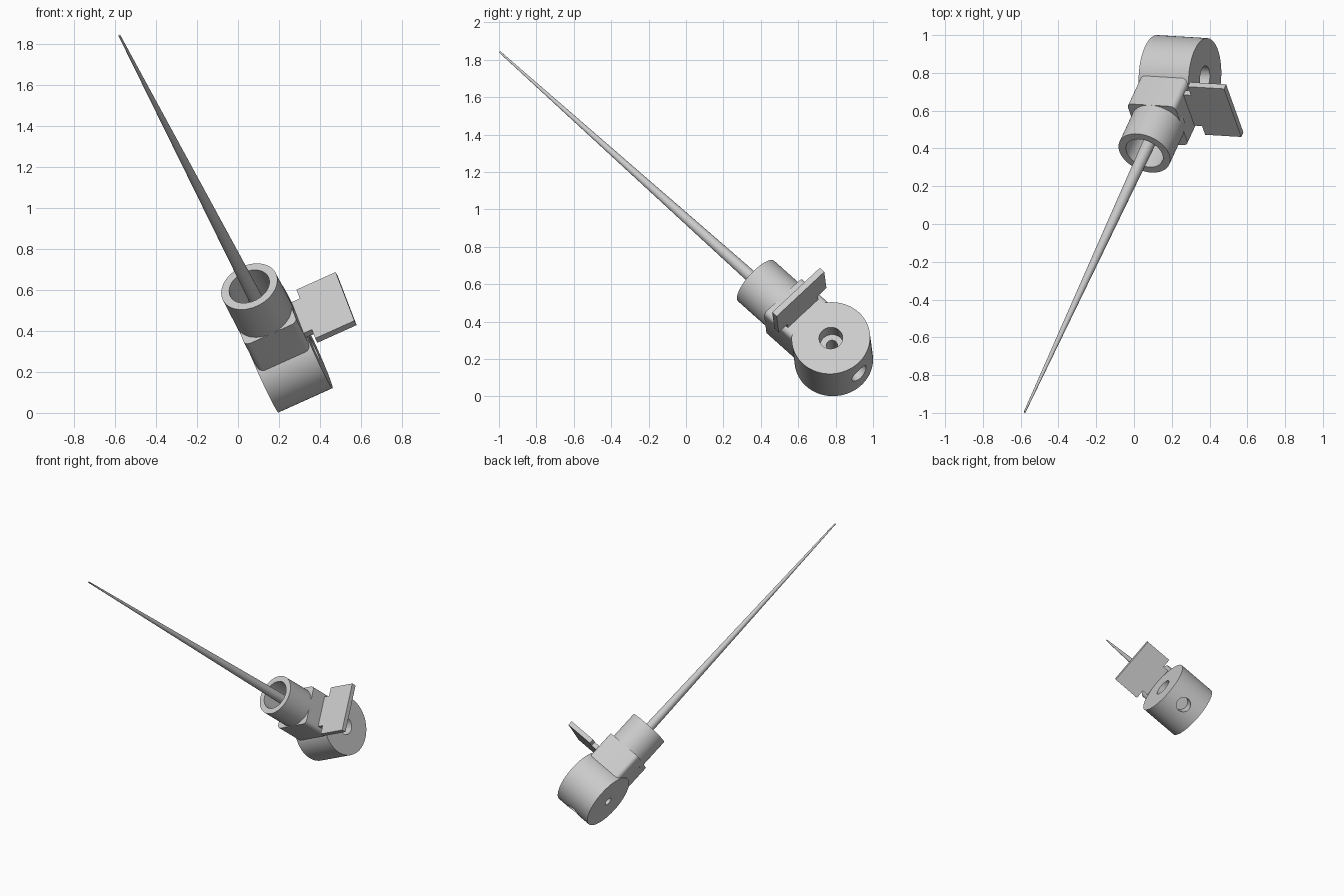
import bpy, bmesh, math
from mathutils import Vector, Matrix

if "Cube" in bpy.data.objects:
    bpy.data.objects.remove(bpy.data.objects["Cube"])

# Tilted working frame: Z along the needle, X along the hub axle, origin at the barrel rim
d = Vector((-0.326, -0.705, 0.630)).normalized()
n = Vector((0.911, -0.055, 0.41))
n = (n - d * n.dot(d)).normalized()
m = d.cross(n)
FRAME = Matrix.Translation((0.055, 0.375, 0.617)) @ Matrix((n, m, d)).transposed().to_4x4()
HUB_Z = -0.578


def add(name, bm, local=Matrix()):
    bmesh.ops.recalc_face_normals(bm, faces=bm.faces)
    me = bpy.data.meshes.new(name)
    bm.to_mesh(me)
    bm.free()
    me.transform(local)
    ob = bpy.data.objects.new(name, me)
    bpy.context.collection.objects.link(ob)
    ob.matrix_world = FRAME
    return ob


def smooth(ob):
    bpy.ops.object.select_all(action='DESELECT')
    ob.select_set(True)
    bpy.context.view_layer.objects.active = ob
    for mod in list(ob.modifiers):
        bpy.ops.object.modifier_apply(modifier=mod.name)
    bpy.ops.object.shade_smooth_by_angle(angle=math.radians(30))


def lathe(name, profile, local=Matrix(), closed=False, steps=64):
    """Spin (radius, height) points about local Z."""
    bm = bmesh.new()
    vs = [bm.verts.new((r, 0, z)) for r, z in profile]
    pairs = list(zip(vs, vs[1:])) + ([(vs[-1], vs[0])] if closed else [])
    es = [bm.edges.new(p) for p in pairs]
    bmesh.ops.spin(bm, geom=vs + es, axis=(0, 0, 1), cent=(0, 0, 0),
                   angle=math.tau, steps=steps, use_duplicate=False)
    bmesh.ops.remove_doubles(bm, verts=bm.verts, dist=1e-5)
    return add(name, bm, local)


def extrude(name, outline, z0, z1, round_corners=0.0):
    """Prism from an XY outline, optionally rounding its upright edges."""
    bm = bmesh.new()
    f = bm.faces.new([bm.verts.new((x, y, z0)) for x, y in outline])
    g = bmesh.ops.extrude_face_region(bm, geom=[f])['geom']
    bmesh.ops.translate(bm, vec=(0, 0, z1 - z0),
                        verts=[v for v in g if isinstance(v, bmesh.types.BMVert)])
    if round_corners:
        up = [e for e in bm.edges if abs(e.verts[0].co.z - e.verts[1].co.z) > 1e-4]
        bmesh.ops.bevel(bm, geom=up, offset=round_corners, segments=6,
                        profile=0.5, affect='EDGES')
    return add(name, bm)


# Hollow barrel around the needle base
smooth(lathe("barrel", [(0, -0.25), (0.145, -0.25), (0.145, 0), (0.104, 0),
                        (0.104, -0.19), (0, -0.19)]))

# Long tapering needle
smooth(lathe("needle", [(0, -0.2), (0.036, -0.2), (0.005, 1.945), (0, 1.945)], steps=32))

# Rounded square neck block joining barrel and hub
a, b = 0.14, 0.145
smooth(extrude("neck_block", [(-a, -b), (a, -b), (a, b), (-a, b)], -0.46, -0.215, 0.03))

# Hub disc with a counterbored axle hole
to_axle = Matrix.Translation((0, 0, HUB_Z)) @ Matrix.Rotation(math.pi / 2, 4, 'Y')
hub = lathe("hub", [(0.03, -0.145), (0.21, -0.145), (0.21, 0.145), (0.063, 0.145),
                    (0.063, 0.05), (0.03, 0.05)], to_axle, closed=True, steps=96)

# Blind bore in the bottom of the hub
bore = lathe("bore_cutter", [(0, -0.3), (0.053, -0.3), (0.053, -0.1), (0, -0.1)],
             Matrix.Translation((0, 0, HUB_Z)), steps=48)
bore.hide_render = True
bore.hide_set(True)
cut = hub.modifiers.new("bore", 'BOOLEAN')
cut.operation = 'DIFFERENCE'
cut.object = bore
smooth(hub)
bpy.data.objects.remove(bore)

# Thin side paddle with a narrower tab into the neck
half = [(0.10, 0.115), (0.184, 0.115), (0.184, 0.18), (0.394, 0.18)]
extrude("side_paddle", half + [(x, -y) for x, y in reversed(half)], -0.367, -0.333)
